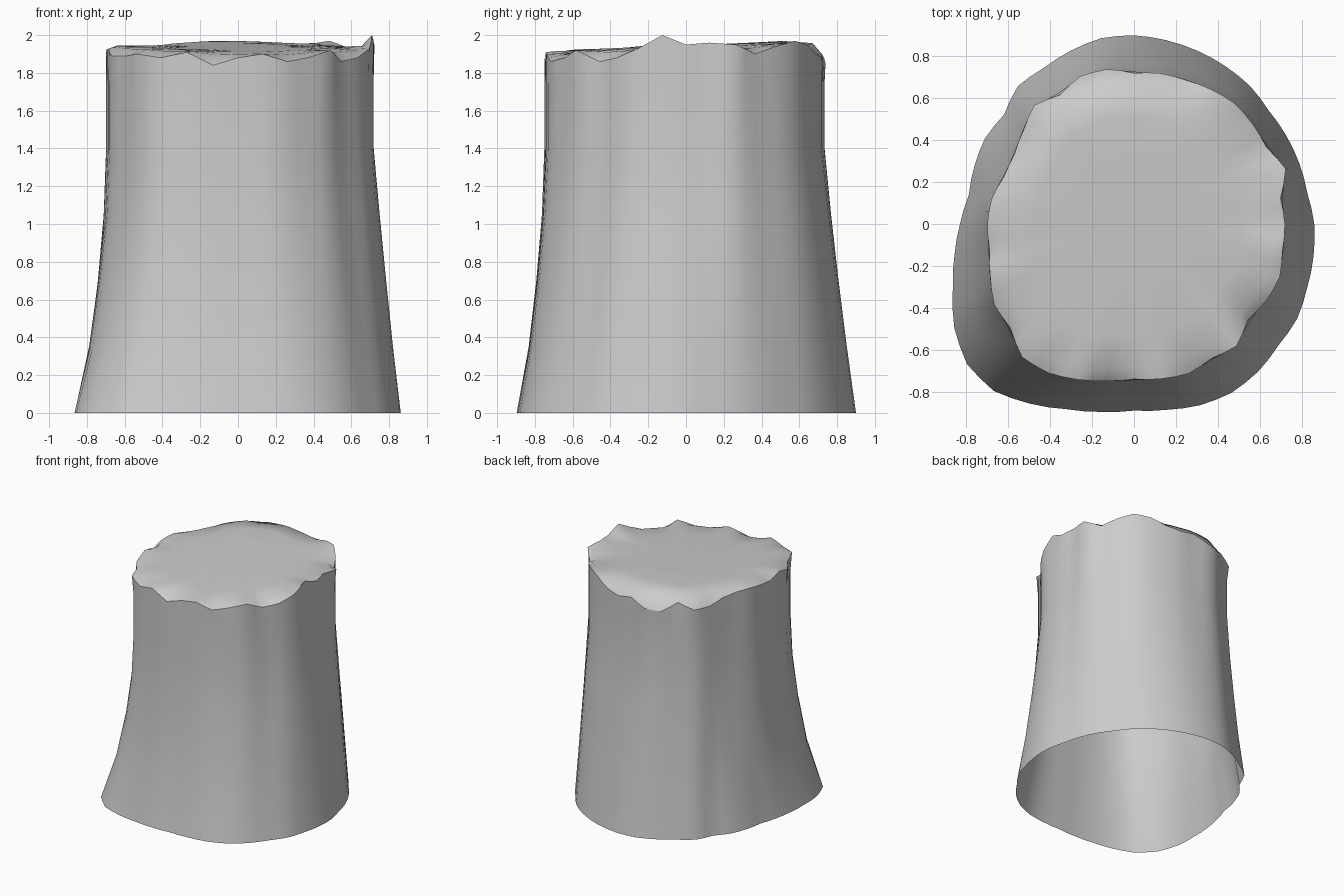
import bpy
import bmesh
import math

cube = bpy.data.objects.get("Cube")
if cube:
    bpy.data.objects.remove(cube, do_unlink=True)

SEGMENTS = 72

# Outline radii and rim heights in hundredths, evenly spaced counter-clockwise from +x
BASE = [86, 84, 84, 84, 84, 86, 87, 88, 89, 90, 90, 88,
        86, 86, 81, 82, 81, 80, 83, 87, 92, 99, 104, 104,
        99, 94, 91, 89, 90, 92, 93, 92, 90, 90, 88, 87]
RIM = [72, 71, 77, 73, 74, 75, 74, 73, 73, 72, 75, 75,
       71, 74, 69, 66, 66, 69, 70, 70, 73, 77, 77, 83,
       82, 79, 76, 74, 75, 76, 74, 76, 71, 73, 74, 72]
HEIGHT = [195, 196, 195, 190, 194, 197, 195, 190, 188, 190, 185, 184,
          191, 186, 186, 190, 192, 193, 192, 190, 193, 189, 189, 190,
          188, 191, 184, 188, 190, 186, 188, 192, 186, 188, 193, 200]


def sample(values, turn):
    """Read a closed list of hundredths at a fraction of a full turn."""
    pos = (turn % 1) * len(values)
    i = int(pos)
    a, b = values[i % len(values)], values[(i + 1) % len(values)]
    return (a + (b - a) * (pos - i)) / 100


def soft_rim(turn):
    """Rim radius with the ragged teeth averaged away."""
    return sum(sample(RIM, turn + k / SEGMENTS) for k in (-1, 0, 1)) / 3


def cap_height(x, y):
    """Gently uneven sawn surface, higher at the back."""
    return 1.94 + 0.04 * y - 0.015 * x + 0.008 * math.sin(5 * x + 3 * y)


def ring(bm, point):
    verts = []
    for i in range(SEGMENTS):
        turn = i / SEGMENTS
        angle = turn * math.tau
        r, z = point(turn, angle)
        verts.append(bm.verts.new((r * math.cos(angle), r * math.sin(angle), z)))
    return verts


def bridge(bm, low, high):
    for i in range(SEGMENTS):
        j = (i + 1) % SEGMENTS
        bm.faces.new((low[i], low[j], high[j], high[i]))


def bark_point(z, straight, hollow):
    """Flare from base to rim: straight on one side, slightly hollow on the other."""
    def point(turn, angle):
        w = 0.5 - 0.5 * math.cos(angle - math.pi / 4)
        f = straight + (hollow - straight) * w
        base, top = sample(BASE, turn), soft_rim(turn)
        return base + (top - base) * f, z
    return point


def cap_point(scale):
    def point(turn, angle):
        r = scale * soft_rim(turn)
        plane = cap_height(r * math.cos(angle), r * math.sin(angle))
        follow = max(0, scale - 0.7)
        return r, plane + (sample(HEIGHT, turn) - plane) * follow
    return point


bm = bmesh.new()

# Flared bark wall, open underneath
levels = [(0, 0, 0), (0.35, 0.25, 0.45), (0.7, 0.5, 0.73), (1.05, 0.75, 0.93),
          (1.4, 1.0, 1.0), (1.75, 1.0, 1.0)]
rings = [ring(bm, bark_point(*level)) for level in levels]

# Ragged rim and sawn top
rim = ring(bm, lambda t, a: (sample(RIM, t), sample(HEIGHT, t)))
rings.append(rim)
rings += [ring(bm, cap_point(s)) for s in (0.92, 0.7, 0.35)]
for low, high in zip(rings, rings[1:]):
    bridge(bm, low, high)
centre = bm.verts.new((0, 0, cap_height(0, 0)))
last = rings[-1]
for i in range(SEGMENTS):
    bm.faces.new((last[i], last[(i + 1) % SEGMENTS], centre))

# Smooth surfaces with a crisp rim
for face in bm.faces:
    face.smooth = True
for i in range(SEGMENTS):
    bm.edges.get((rim[i], rim[(i + 1) % SEGMENTS])).smooth = False

mesh = bpy.data.meshes.new("tree_stump")
bm.to_mesh(mesh)
bm.free()
stump = bpy.data.objects.new("tree_stump", mesh)
bpy.context.collection.objects.link(stump)

# Plain grey colour
grey = bpy.data.materials.new("plain_grey")
grey.use_nodes = True
colour = (0.6, 0.6, 0.6, 1)
grey.diffuse_color = colour
grey.node_tree.nodes["Principled BSDF"].inputs["Base Color"].default_value = colour
mesh.materials.append(grey)
